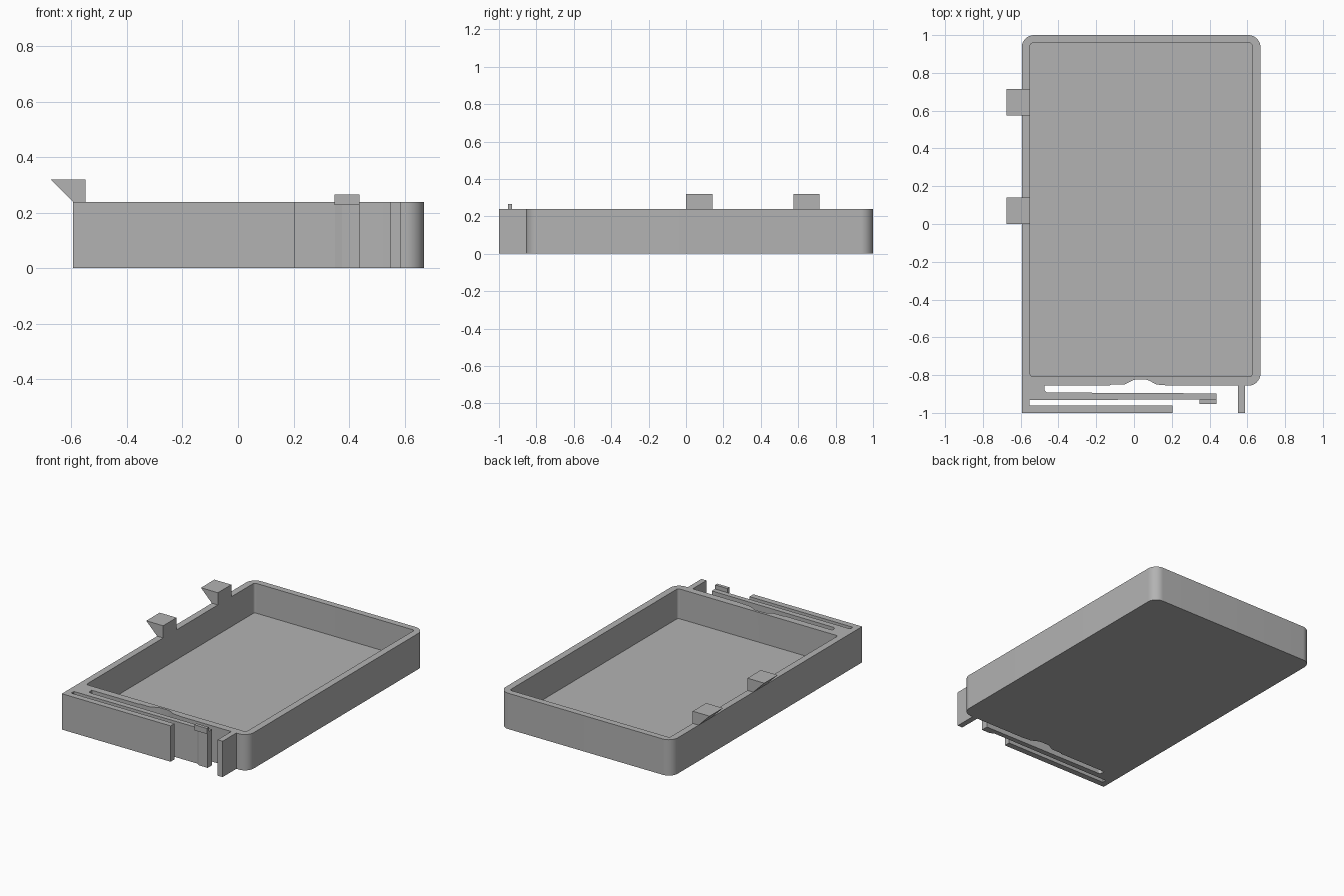
import bpy, bmesh, math
from mathutils import Vector

cube = bpy.data.objects.get("Cube")
if cube:
    bpy.data.objects.remove(cube, do_unlink=True)

HEIGHT, FLOOR = 0.238, 0.04
LEFT, RIGHT, FRONT, BACK = -0.594, 0.67, -0.856, 1.0

grey = bpy.data.materials.new("plain grey")
grey.use_nodes = True
colour = (0.45, 0.45, 0.45, 1)
grey.diffuse_color = colour
grey.node_tree.nodes["Principled BSDF"].inputs["Base Color"].default_value = colour


def fillet(corners, steps=10):
    """Round each (x, y, radius) corner of a closed outline."""
    points = []
    for i, (x, y, r) in enumerate(corners):
        p = Vector((x, y))
        if r == 0:
            points.append(p)
            continue
        a = (Vector(corners[i - 1][:2]) - p).normalized()
        b = (Vector(corners[(i + 1) % len(corners)][:2]) - p).normalized()
        half = a.angle(b) / 2
        centre = p + (a + b).normalized() * r / math.sin(half)
        start = p + a * r / math.tan(half) - centre
        end = p + b * r / math.tan(half) - centre
        for k in range(steps + 1):
            t = k / steps
            points.append(centre + start.lerp(end, t).normalized() * r)
    return points


def prism(name, base, direction):
    """Extrude a flat closed outline of 3D points along a direction."""
    bm = bmesh.new()
    face = bm.faces.new([bm.verts.new(p) for p in base])
    made = bmesh.ops.extrude_face_region(bm, geom=[face], use_keep_orig=True)
    moved = [v for v in made["geom"] if isinstance(v, bmesh.types.BMVert)]
    bmesh.ops.translate(bm, verts=moved, vec=direction)
    bmesh.ops.recalc_face_normals(bm, faces=bm.faces)
    mesh = bpy.data.meshes.new(name)
    bm.to_mesh(mesh)
    bm.free()
    mesh.materials.append(grey)
    obj = bpy.data.objects.new(name, mesh)
    bpy.context.collection.objects.link(obj)
    return obj


def upright(name, corners, z0, z1):
    base = [(p.x, p.y, z0) for p in fillet(corners)]
    return prism(name, base, (0, 0, z1 - z0))


# Tray outline, with the spring latch arms and end stop along the front
outline = [
    (LEFT, -1, 0), (0.205, -1, 0), (0.205, -0.96, 0),        # outer guard arm
    (-0.553, -0.96, 0), (-0.553, -0.932, 0),                 # narrow slot
    (0.35, -0.929, 0), (0.375, -0.944, 0),                   # latch nose
    (0.438, -0.944, 0), (0.438, -0.897, 0),
    (-0.475, -0.892, 0.02), (-0.475, FRONT, 0),              # wide slot
    (-0.13, FRONT, 0), (-0.12, -0.85, 0),
    (-0.05, -0.85, 0.04), (0.0, -0.824, 0.05),               # finger notch
    (0.07, -0.824, 0.05), (0.12, -0.85, 0.04), (0.19, FRONT, 0),
    (0.55, FRONT, 0), (0.55, -1, 0),                         # end stop
    (0.587, -1, 0), (0.587, FRONT, 0),
    (RIGHT, FRONT, 0.065), (RIGHT, BACK, 0.065), (LEFT, BACK, 0.065),
]
tray = upright("tray", outline, 0, HEIGHT)

# Hollow the tray
r = 0.015
cavity = upright("cavity_cutter", [(-0.55, -0.808, r), (0.625, -0.808, r),
                                   (0.625, 0.958, r), (-0.55, 0.958, r)],
                 FLOOR, HEIGHT + 0.1)
cavity.hide_render = True
cavity.hide_viewport = True
cut = tray.modifiers.new("hollow", 'BOOLEAN')
cut.operation = 'DIFFERENCE'
cut.solver = 'EXACT'
cut.object = cavity
dg = bpy.context.evaluated_depsgraph_get()
hollow = bpy.data.meshes.new_from_object(tray.evaluated_get(dg))
tray.modifiers.clear()
tray.data = hollow
bpy.data.objects.remove(cavity, do_unlink=True)

bpy.ops.object.select_all(action='DESELECT')
tray.select_set(True)
bpy.context.view_layer.objects.active = tray
bpy.ops.object.shade_smooth_by_angle(angle=math.radians(30))

# Raised lip on the latch end
upright("latch_lip", [(0.347, -0.952, 0), (0.438, -0.952, 0),
                      (0.438, -0.93, 0), (0.347, -0.93, 0)], HEIGHT - 0.01, 0.265)

# Wedge hooks on the right wall
for name, y in (("front_hook", 0.0), ("back_hook", 0.574)):
    profile = [(-0.55, HEIGHT), (-0.55, 0.319), (-0.674, 0.319), (LEFT, HEIGHT)]
    prism(name, [(x, y, z) for x, z in profile], (0, 0.141, 0))
